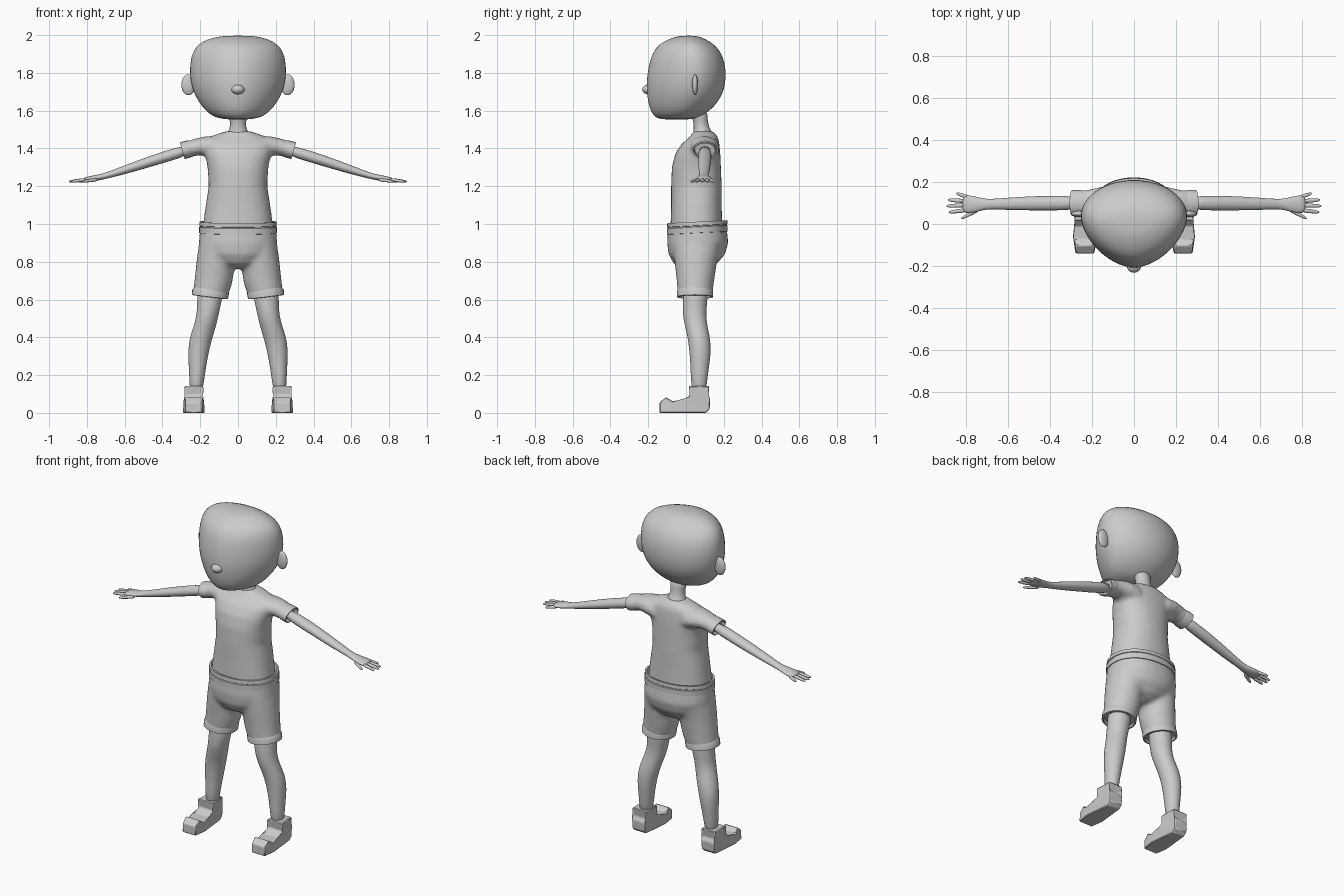
import bpy, bmesh, math
from mathutils import Vector

grey = bpy.data.materials.new("plain_grey")
grey.diffuse_color = (0.6, 0.6, 0.6, 1)
X, Y = Vector((1, 0, 0)), Vector((0, 1, 0))


def bridge(bm, rings):
    """Skin a list of point rings and cap both ends."""
    loops = [[bm.verts.new(p) for p in r] for r in rings]
    n = len(loops[0])
    for a, b in zip(loops, loops[1:]):
        for i in range(n):
            bm.faces.new((a[i], a[(i + 1) % n], b[(i + 1) % n], b[i]))
    bm.faces.new(loops[0][::-1])
    bm.faces.new(loops[-1])


def oval(c, a, b, u=X, v=Y, n=20, e=2.0):
    """Superellipse ring around c."""
    pts = []
    for i in range(n):
        t = 2 * math.pi * i / n
        co, si = math.cos(t), math.sin(t)
        pts.append(Vector(c) + u * (a * math.copysign(abs(co) ** (2 / e), co))
                   + v * (b * math.copysign(abs(si) ** (2 / e), si)))
    return pts


def tube(bm, rows, u=X, v=Y, n=20, e=2.0, side=1):
    """Loft through rows of (x, y, z, radius along u, radius along v)."""
    flip = Vector((side, 1, 1))
    bridge(bm, [[p * flip for p in oval(r[:3], r[3], r[4], u, v, n, e)] for r in rows])


def finish(name, bm, mirror=False, subsurf=0, voxel=0, bevel=0, angle=40):
    bmesh.ops.recalc_face_normals(bm, faces=bm.faces[:])
    me = bpy.data.meshes.new(name)
    bm.to_mesh(me)
    bm.free()
    me.materials.append(grey)
    for p in me.polygons:
        p.use_smooth = True
    me.set_sharp_from_angle(angle=math.radians(angle))
    ob = bpy.data.objects.new(name, me)
    bpy.context.collection.objects.link(ob)
    if mirror:
        ob.modifiers.new("Mirror", 'MIRROR').use_mirror_merge = False
    if bevel:
        m = ob.modifiers.new("Bevel", 'BEVEL')
        m.width, m.segments = bevel, 1
    if subsurf:
        m = ob.modifiers.new("Subsurf", 'SUBSURF')
        m.levels = m.render_levels = subsurf
    if voxel:
        m = ob.modifiers.new("Remesh", 'REMESH')
        m.mode, m.voxel_size, m.use_smooth_shade = 'VOXEL', voxel, True
        m = ob.modifiers.new("Smooth", 'SMOOTH')
        m.factor, m.iterations = 0.5, 10
    return ob


def ellipsoid(name, c, r, mirror=False):
    bm = bmesh.new()
    bmesh.ops.create_uvsphere(bm, u_segments=20, v_segments=12, radius=1)
    for v in bm.verts:
        v.co = Vector(c) + v.co * Vector(r)
    return finish(name, bm, mirror, angle=180)


# Head: egg-shaped sections (z, half width, front y, back y), pointed at the face
head_rows = [(1.553, .05, -.12, .02), (1.56, .11, -.155, .06), (1.58, .15, -.178, .1),
             (1.62, .192, -.197, .15), (1.68, .23, -.208, .193), (1.74, .25, -.212, .209),
             (1.80, .257, -.205, .213), (1.86, .254, -.194, .205), (1.91, .242, -.176, .185),
             (1.95, .213, -.146, .152), (1.98, .163, -.092, .104), (1.998, .08, -.035, .055)]
bm = bmesh.new()
rings = []
for z, w, yf, yb in head_rows:
    yc = yb - (yb - yf) * .42
    ring = []
    for i in range(28):
        t = 2 * math.pi * i / 28
        co, si = math.cos(t), math.sin(t)
        k = 1.15 if si < 0 else 1.0
        ring.append((w * math.copysign(abs(co) ** k, co),
                     yc + (yb - yc) * si if si > 0 else yc - (yc - yf) * abs(si) ** k, z))
    rings.append(ring)
bridge(bm, rings)
finish("head", bm, subsurf=1, angle=180)
ellipsoid("nose", (0, -.198, 1.712), (.035, .034, .026))
ellipsoid("ear", (.262, .048, 1.737), (.038, .016, .055), mirror=True)

# Neck
bm = bmesh.new()
tube(bm, [(0, .09, 1.44, .085, .065), (0, .09, 1.485, .055, .05), (0, .082, 1.51, .043, .041),
          (0, .076, 1.55, .042, .038), (0, .065, 1.61, .06, .05)])
finish("neck", bm, subsurf=1, angle=180)

# Shirt: torso with sleeves blended in
slope = Vector((.27, 0, .963))
bm = bmesh.new()
tube(bm, [(0, .055, .96, .19, .138), (0, .055, 1.1, .171, .134), (0, .055, 1.2, .155, .134),
          (0, .055, 1.3, .161, .130), (0, .062, 1.37, .175, .12), (0, .075, 1.42, .185, .102),
          (0, .09, 1.45, .165, .083), (0, .095, 1.475, .115, .064), (0, .09, 1.492, .06, .052)],
     n=32, e=2.25)
for s in (1, -1):
    tube(bm, [(.10, .09, 1.40, .09, .07), (.16, .098, 1.408, .08, .058),
              (.21, .1, 1.409, .066, .047), (.275, .1, 1.393, .058, .042)],
         u=Y, v=slope, side=s)
finish("shirt", bm, voxel=.011)

# Sleeve hem: short open cuff
bm = bmesh.new()
tube(bm, [(.24, .1, 1.402, .058, .042), (.262, .1, 1.397, .062, .046), (.295, .1, 1.388, .062, .046),
          (.295, .1, 1.388, .056, .041), (.275, .1, 1.393, .053, .038)], u=Y, v=slope)
finish("sleeve_hem", bm, mirror=True)

# Arm and hand
bm = bmesh.new()
tube(bm, [(.25, .1, 1.397, .036, .032), (.4, .1, 1.352, .036, .030), (.52, .098, 1.313, .034, .027),
          (.65, .095, 1.27, .027, .02), (.7, .095, 1.255, .024, .016), (.74, .093, 1.246, .034, .016),
          (.79, .095, 1.238, .046, .015), (.82, .093, 1.233, .04, .011)], u=Y, v=slope, n=14)
finish("arm", bm, mirror=True, subsurf=1, angle=180)

# Fingers and thumb: (base x, base y, tip x, tip y)
bm = bmesh.new()
for bx, by, tx, ty in [(.80, .066, .885, .056), (.805, .089, .895, .086), (.805, .109, .888, .115),
                       (.785, .126, .848, .146), (.74, .068, .825, .026)]:
    tube(bm, [(bx + (tx - bx) * f, by + (ty - by) * f, 1.236 - .012 * f, r, r * .9)
              for f, r in ((0, .012), (.5, .0105), (.85, .009), (1, .004))], u=Y, v=slope, n=8)
finish("fingers", bm, mirror=True, subsurf=1, angle=180)

# Shorts: pelvis with two legs blended in
bm = bmesh.new()
tube(bm, [(0, .06, .985, .2, .155), (0, .062, .9, .208, .162), (0, .057, .84, .19, .15),
          (0, .05, .79, .12, .115), (0, .05, .765, .05, .07)], n=32, e=2.15)
for s in (1, -1):
    tube(bm, [(.105, .06, .9, .1, .13), (.117, .052, .8, .102, .113), (.130, .05, .7, .1, .1),
              (.146, .048, .625, .092, .092)], u=Vector((1, 0, .12)), side=s)
finish("shorts", bm, voxel=.011)

# Shorts cuff: flared, open at the bottom
bm = bmesh.new()
tube(bm, [(.142, .048, .655, .091, .092), (.145, .048, .64, .097, .096), (.149, .048, .614, .096, .096),
          (.149, .048, .612, .086, .086), (.146, .048, .635, .082, .082)],
     u=Vector((1, 0, .12)), n=28)
finish("shorts_cuff", bm, mirror=True, angle=60)

# Waistband: two stacked bands with an open top rim, higher at the back
bm = bmesh.new()
tube(bm, [(0, .06, .95, .19, .15), (0, .06, .953, .206, .161), (0, .06, .984, .206, .161),
          (0, .06, .986, .201, .157), (0, .06, .99, .201, .157), (0, .06, .992, .205, .16),
          (0, .06, 1.012, .203, .159), (0, .06, 1.012, .193, .15), (0, .06, .98, .188, .145)],
     v=Vector((0, 1, .05)), n=40, e=2.15)
finish("waistband", bm)

# Bare legs
bm = bmesh.new()
tube(bm, [(.145, .05, .68, .07, .068), (.15, .05, .6, .067, .065), (.16, .043, .52, .058, .063),
          (.175, .054, .46, .060, .06), (.195, .068, .4, .061, .06), (.207, .074, .34, .057, .058),
          (.213, .075, .28, .051, .054), (.217, .07, .2, .041, .045), (.222, .068, .1, .036, .04)], n=18)
finish("leg", bm, mirror=True, subsurf=1, angle=180)

# Shoes: side profile (y, z, half width) extruded across the foot
profile = [(-.14, 0, .045), (-.14, .055, .042), (-.105, .083, .046), (-.07, .062, .055),
           (-.01, .065, .052), (.015, .088, .05), (.022, .095, .044), (.016, .142, .051),
           (.122, .142, .046), (.115, .095, .040), (.128, .07, .043), (.125, .02, .042),
           (.105, 0, .04), (-.06, 0, .057)]
bm = bmesh.new()
sides = [[bm.verts.new((.234 + s * w, y, z)) for y, z, w in profile] for s in (-1, 1)]
for i in range(len(profile)):
    j = (i + 1) % len(profile)
    bm.faces.new((sides[0][i], sides[0][j], sides[1][j], sides[1][i]))
caps = [bm.faces.new(sides[0][::-1]), bm.faces.new(sides[1])]
bmesh.ops.triangulate(bm, faces=caps)
finish("shoe", bm, mirror=True, bevel=.005, angle=15)
